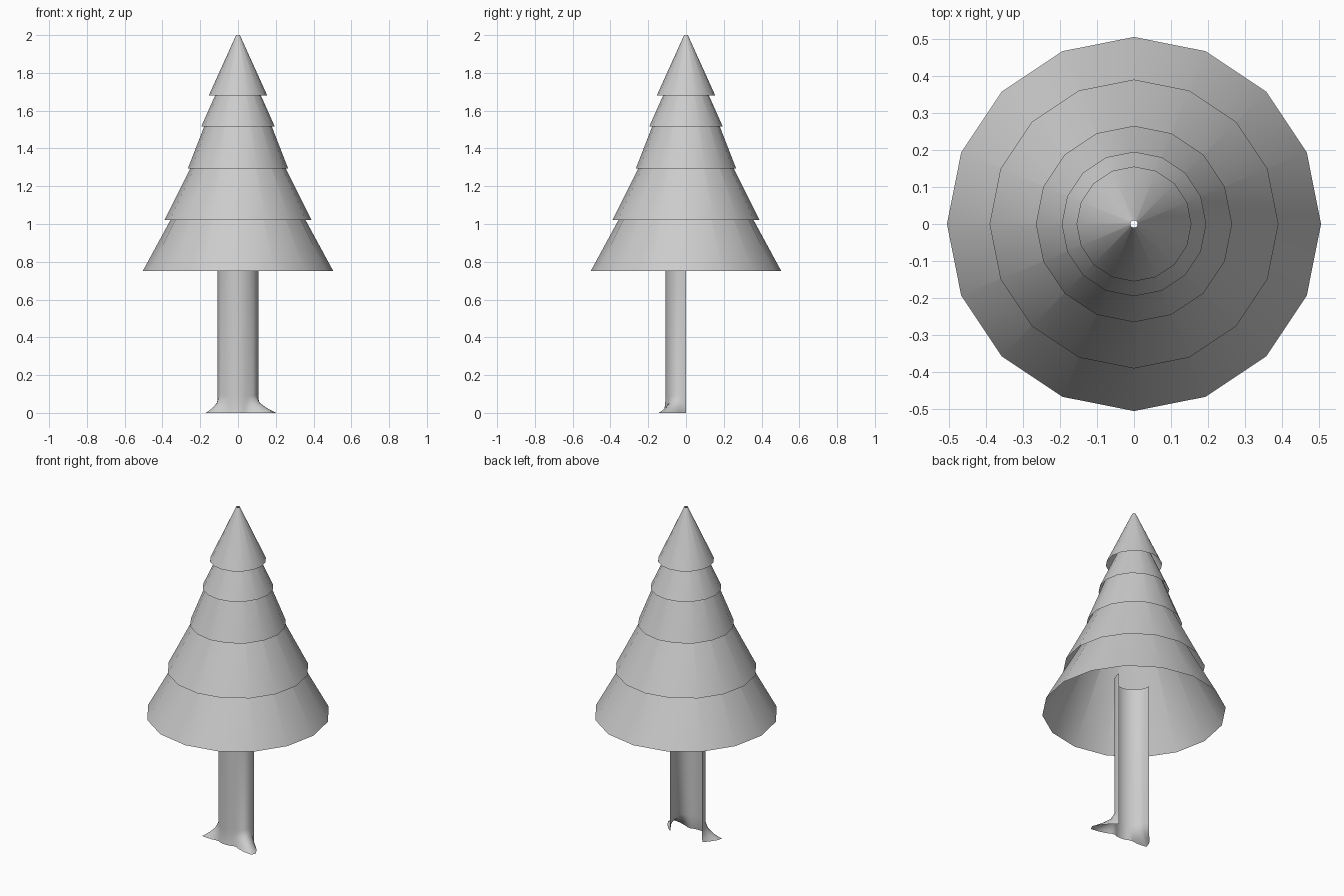
import bpy, bmesh, math

cube = bpy.data.objects.get("Cube")
if cube:
    bpy.data.objects.remove(cube, do_unlink=True)

grey = bpy.data.materials.new("plain_grey")
grey.use_nodes = True
grey.diffuse_color = (0.6, 0.6, 0.6, 1)
grey.node_tree.nodes["Principled BSDF"].inputs["Base Color"].default_value = (0.6, 0.6, 0.6, 1)


def finish(obj, name):
    obj.name = name
    obj.data.materials.append(grey)
    obj.data.shade_smooth()


# Foliage: open, nested 16-sided cones (bottom radius, bottom z, tip z)
tiers = [(0.505, 0.75, 1.66), (0.39, 1.02, 1.78), (0.265, 1.295, 1.95),
         (0.195, 1.515, 1.93), (0.155, 1.68, 2.0)]
for i, (radius, low, high) in enumerate(tiers):
    bpy.ops.mesh.primitive_cone_add(
        vertices=16, radius1=radius, radius2=0.01, depth=high - low,
        end_fill_type='NOTHING', location=(0, 0, (low + high) / 2))
    finish(bpy.context.object, f"foliage_tier_{i + 1}")

# Trunk: a half-round shell, open at the back, flaring into two pointed roots
TRUNK_R, ROOT_H, SEGMENTS = 0.108, 0.09, 24
roots = [(-34, 0.145), (-151, 0.088)]     # direction in degrees, reach


def trunk_point(angle, z):
    fall = max(0, 1 - z / ROOT_H) ** 1.8
    reach = 0.01 * math.sin(-angle)
    for direction, length in roots:
        spread = abs(math.degrees(angle) - direction) / 30
        reach += length * max(0, 1 - spread) ** 1.3
    r = TRUNK_R + reach * fall
    return r * math.cos(angle), r * math.sin(angle), z


bm = bmesh.new()
angles = [-math.pi * (1 - i / SEGMENTS) for i in range(SEGMENTS + 1)]
rings = [[bm.verts.new(trunk_point(a, z)) for a in angles]
         for z in (0, 0.012, 0.03, 0.055, ROOT_H, 0.95)]
for lower, upper in zip(rings, rings[1:]):
    for i in range(SEGMENTS):
        bm.faces.new((lower[i], lower[i + 1], upper[i + 1], upper[i]))
mesh = bpy.data.meshes.new("trunk")
bm.to_mesh(mesh)
bm.free()
trunk = bpy.data.objects.new("trunk", mesh)
bpy.context.collection.objects.link(trunk)
finish(trunk, "trunk")
